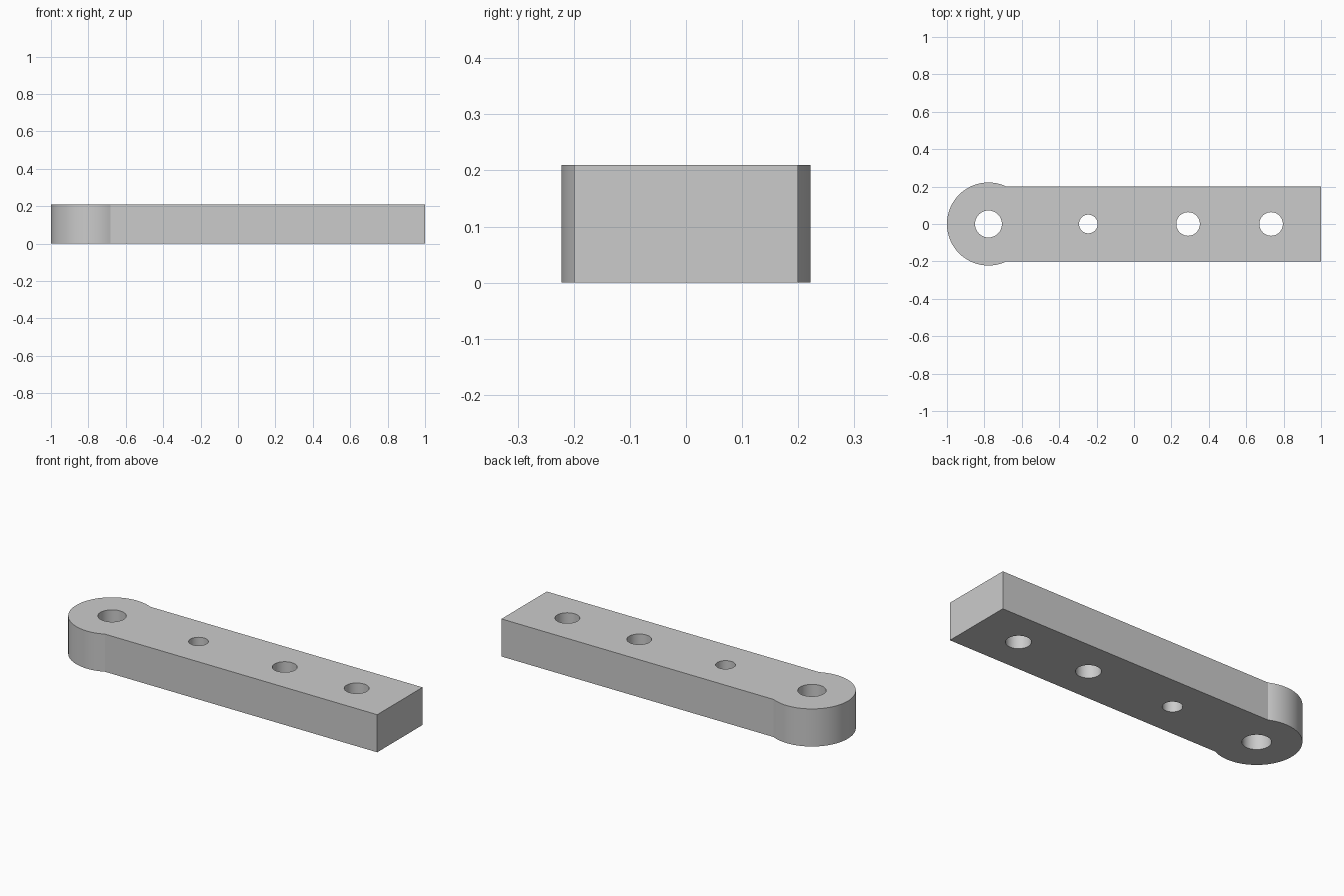
import bpy, bmesh
from math import asin, cos, sin, pi

HEIGHT = 0.21
HALF_WIDTH = 0.2
EYE_X, EYE_R = -0.778, 0.222
HOLES = [(EYE_X, 0.072), (-0.244, 0.05), (0.289, 0.063), (0.733, 0.063)]

cube = bpy.data.objects.get("Cube")
if cube:
    bpy.data.objects.remove(cube, do_unlink=True)

grey = bpy.data.materials.new("plain grey")
grey.use_nodes = True
colour = (0.6, 0.6, 0.6, 1)
grey.diffuse_color = colour
grey.node_tree.nodes["Principled BSDF"].inputs["Base Color"].default_value = colour


def prism(name, outline, z0, z1):
    """Extrude a flat outline from z0 to z1."""
    bm = bmesh.new()
    base = bm.faces.new([bm.verts.new((x, y, z0)) for x, y in outline])
    top = bmesh.ops.extrude_face_region(bm, geom=[base])["geom"]
    bmesh.ops.translate(bm, vec=(0, 0, z1 - z0),
                        verts=[v for v in top if isinstance(v, bmesh.types.BMVert)])
    bmesh.ops.recalc_face_normals(bm, faces=bm.faces)
    mesh = bpy.data.meshes.new(name)
    bm.to_mesh(mesh)
    bm.free()
    mesh.materials.append(grey)
    obj = bpy.data.objects.new(name, mesh)
    bpy.context.collection.objects.link(obj)
    return obj


def arc(x, radius, start, end, steps):
    angles = [start + (end - start) * i / steps for i in range(steps + 1)]
    return [(x + radius * cos(a), radius * sin(a)) for a in angles]


# Bar with a slightly wider rounded eye at its right end
meet = asin(HALF_WIDTH / EYE_R)
outline = arc(EYE_X, EYE_R, meet, 2 * pi - meet, 64)
outline += [(1, -HALF_WIDTH), (1, HALF_WIDTH)]
bar = prism("link_bar", outline, 0, HEIGHT)
bpy.context.view_layer.objects.active = bar

# Holes straight through the bar
for x, radius in HOLES:
    cutter = prism("hole_cutter", arc(x, radius, 0, 2 * pi, 48)[:-1], -0.1, HEIGHT + 0.1)
    cutter.hide_render = True
    cut = bar.modifiers.new("hole", "BOOLEAN")
    cut.operation = "DIFFERENCE"
    cut.solver = "EXACT"
    cut.object = cutter
    bpy.ops.object.modifier_apply(modifier=cut.name)
    bpy.data.objects.remove(cutter, do_unlink=True)

# Smooth round walls, crisp rims and corners
bpy.ops.object.select_all(action="DESELECT")
bar.select_set(True)
bpy.ops.object.shade_smooth_by_angle(angle=pi / 9)
